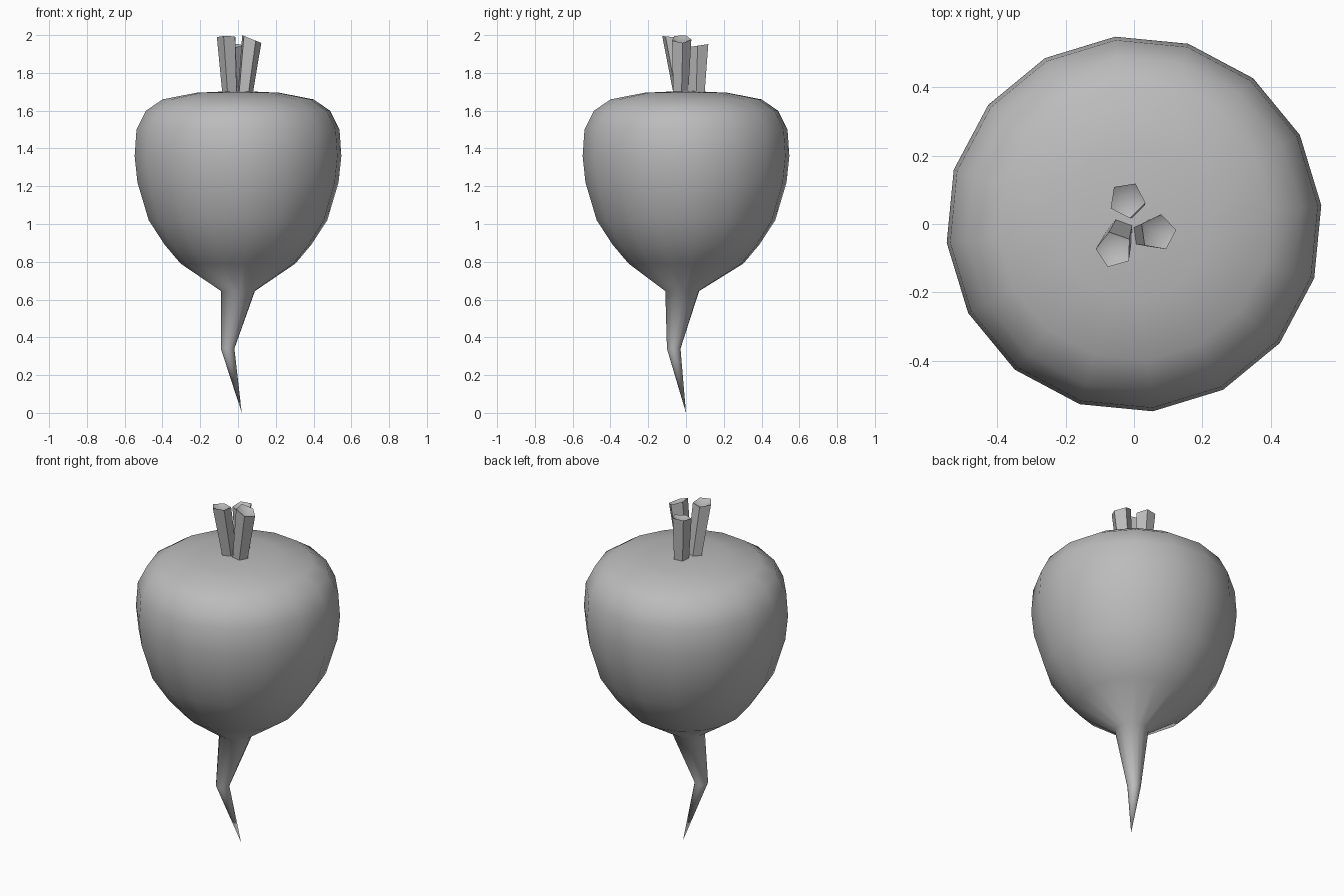
import bpy, bmesh, math
from mathutils import Vector

cube = bpy.data.objects.get("Cube")
if cube:
    bpy.data.objects.remove(cube)

mat = bpy.data.materials.new("matte grey")
mat.use_nodes = True
GREY = (0.5, 0.5, 0.5, 1)
mat.diffuse_color = GREY
mat.node_tree.nodes["Principled BSDF"].inputs["Base Color"].default_value = GREY


def loft(name, rings, sides, start, end, turn=0.0, angle=60):
    """Skin horizontal rings (x, y, z, radius), capped by a point at each end."""
    bm = bmesh.new()
    loops = []
    for x, y, z, r in rings:
        angles = [turn + math.tau * i / sides for i in range(sides)]
        loops.append([bm.verts.new((x + r * math.cos(a), y + r * math.sin(a), z)) for a in angles])
    for a, b in zip(loops, loops[1:]):
        for i in range(sides):
            j = (i + 1) % sides
            bm.faces.new((a[i], a[j], b[j], b[i]))
    for loop, point in ((loops[0], start), (loops[-1], end)):
        tip = bm.verts.new(point)
        for i in range(sides):
            bm.faces.new((loop[i], loop[(i + 1) % sides], tip))
    bmesh.ops.recalc_face_normals(bm, faces=bm.faces)
    mesh = bpy.data.meshes.new(name)
    bm.to_mesh(mesh)
    bm.free()
    mesh.materials.append(mat)
    obj = bpy.data.objects.new(name, mesh)
    bpy.context.collection.objects.link(obj)
    bpy.ops.object.select_all(action='DESELECT')
    obj.select_set(True)
    bpy.context.view_layer.objects.active = obj
    bpy.ops.object.shade_smooth_by_angle(angle=math.radians(angle))
    return obj


# Bulb running down into the bent tap root
bulb = [
    (0, 0, 1.695, 0.22), (0, 0, 1.66, 0.40), (0, 0, 1.60, 0.49),
    (0, 0, 1.50, 0.54), (0, 0, 1.36, 0.55), (0, 0, 1.22, 0.535),
    (0, 0, 1.02, 0.475), (0, 0, 0.89, 0.39), (0, 0, 0.79, 0.305),
    (0, -0.02, 0.645, 0.09), (-0.055, -0.065, 0.34, 0.036),
]
loft("beet_root", bulb, 16, (0, 0, 1.705), (0.02, 0, 0), turn=0.1)

# Three cut leaf stalks: base centre, top centre, top heights, tilt of the cut
stalks = {
    "left_stalk": ((0.035, -0.03), (0.07, -0.025), 1.98, (-0.4, 0)),
    "right_stalk": ((-0.04, -0.025), (-0.058, -0.075), 1.99, (0, -0.1)),
    "back_stalk": ((-0.01, 0.06), (-0.02, 0.07), 1.945, (0, 0.15)),
}
for name, (base, top, height, tilt) in stalks.items():
    outward = math.atan2(top[1] - base[1], top[0] - base[0])
    stalk = loft(name, [(*base, 1.68, 0.042), (*top, height, 0.054)], 5,
                 (*base, 1.68), (*top, height - 0.03), turn=outward, angle=50)
    for v in stalk.data.vertices:
        if v.co.z > 1.8:
            offset = Vector((v.co.x - top[0], v.co.y - top[1]))
            v.co.z += offset.dot(Vector(tilt))
